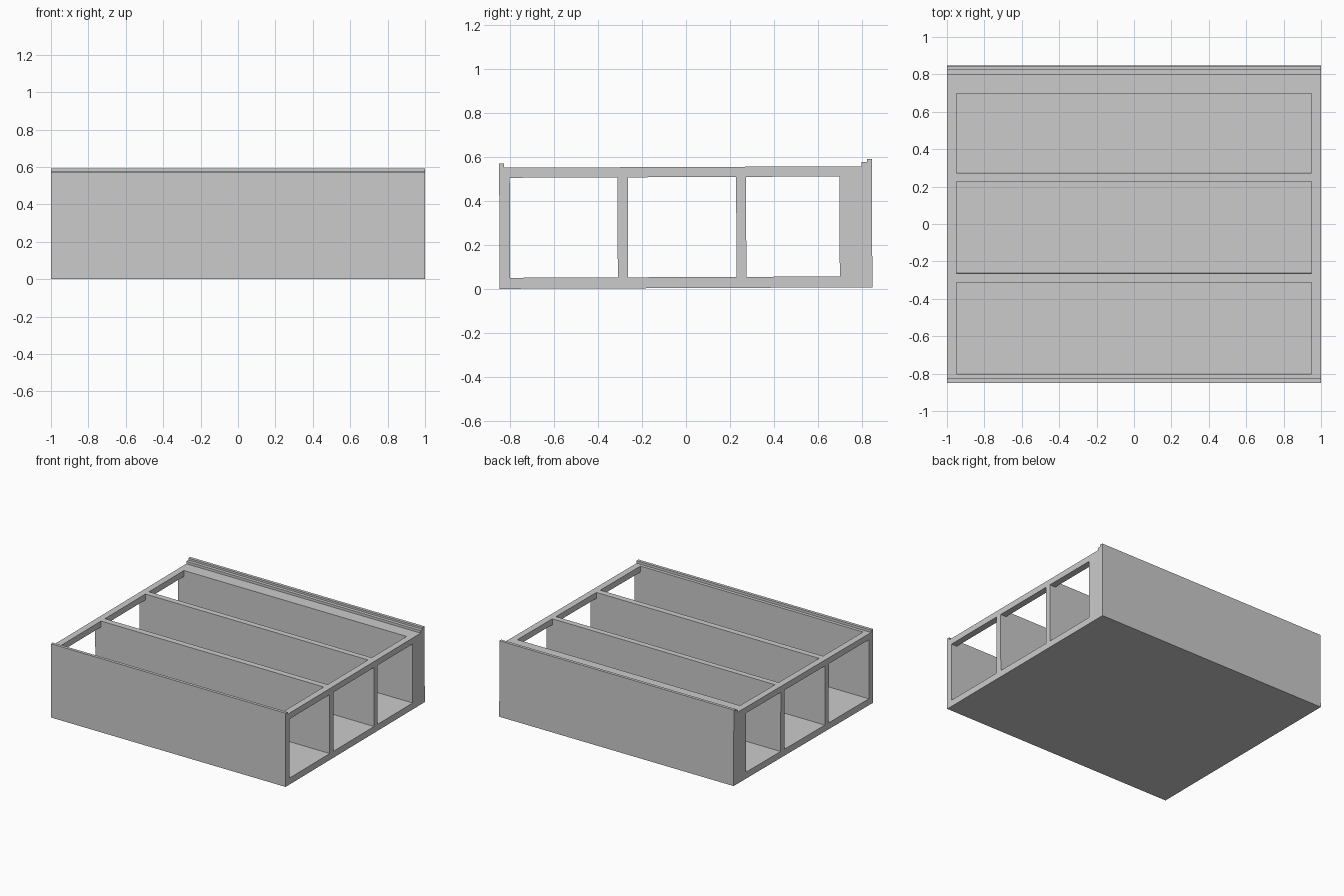
import bpy
import bmesh
from mathutils import Matrix, Vector

if "Cube" in bpy.data.objects:
    bpy.data.objects.remove(bpy.data.objects["Cube"])


def prism(name, points, direction):
    """Extrude a closed outline of 3D points along a direction."""
    bm = bmesh.new()
    face = bm.faces.new([bm.verts.new(p) for p in points])
    ext = bmesh.ops.extrude_face_region(bm, geom=[face])
    verts = [g for g in ext["geom"] if isinstance(g, bmesh.types.BMVert)]
    bmesh.ops.translate(bm, verts=verts, vec=Vector(direction))
    bmesh.ops.recalc_face_normals(bm, faces=bm.faces)
    mesh = bpy.data.meshes.new(name)
    bm.to_mesh(mesh)
    bm.free()
    obj = bpy.data.objects.new(name, mesh)
    bpy.context.collection.objects.link(obj)
    return obj


# Tray body: side profile (y, z) with a front lip and a stepped rear lip
profile = [(-0.848, 0), (0.848, 0), (0.848, 0.585), (0.825, 0.585),
           (0.825, 0.57), (0.8, 0.57), (0.8, 0.551), (-0.825, 0.551),
           (-0.825, 0.57), (-0.848, 0.57)]
tray = prism("tray_body", [(-1, y, z) for y, z in profile], (2, 0, 0))

# Bay cutters: tunnel open at both ends, plus a shorter opening in the top
bay = [(-1.1, 0.05), (1.1, 0.05), (1.1, 0.505), (0.95, 0.505),
       (0.95, 0.7), (-0.95, 0.7), (-0.95, 0.505), (-1.1, 0.505)]
for i, (y0, y1) in enumerate([(-0.8, -0.31), (-0.263, 0.23), (0.275, 0.7)]):
    cutter = prism(f"bay_cutter_{i + 1}", [(x, y0, z) for x, z in bay],
                   (0, y1 - y0, 0))
    cutter.hide_render = True
    mod = tray.modifiers.new(f"bay_{i + 1}", 'BOOLEAN')
    mod.operation = 'DIFFERENCE'
    mod.solver = 'EXACT'
    mod.object = cutter
    bpy.context.view_layer.objects.active = tray
    bpy.ops.object.modifier_apply(modifier=mod.name)
    bpy.data.objects.remove(cutter, do_unlink=True)

# The tray leans very slightly, resting on its front edge
lean = Matrix.Rotation(0.004, 4, 'X')
tray.data.transform(Matrix.Translation((0, 0, 0.0034)) @ lean)
